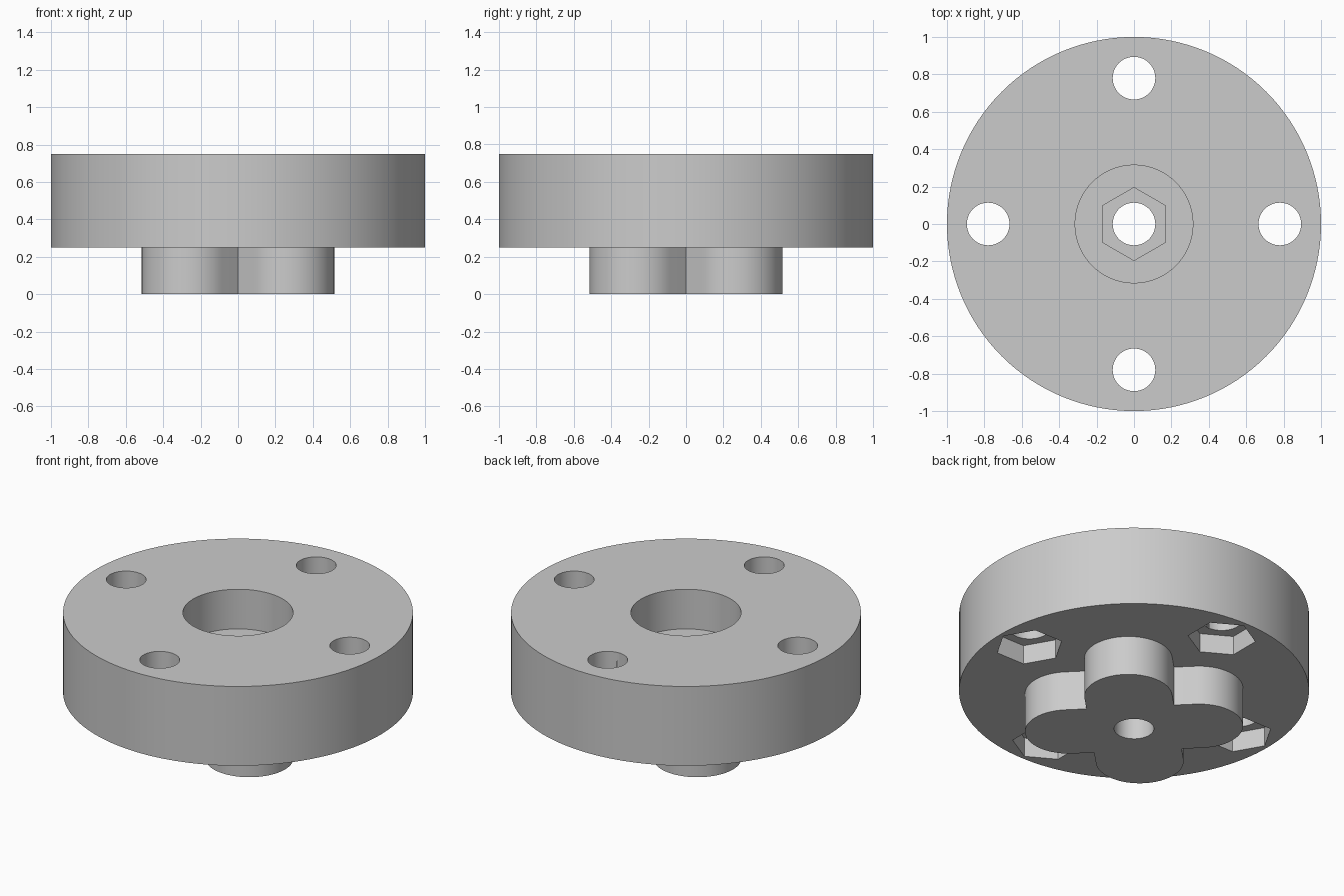
import bpy, bmesh
from math import cos, sin, pi, radians, sqrt

if "Cube" in bpy.data.objects:
    bpy.data.objects.remove(bpy.data.objects["Cube"], do_unlink=True)

BASE, TOP = 0.25, 0.75        # disc underside and top
HOLE_R, HEX_R = 0.114, 0.195  # bolt hole and nut pocket radii
BOLT_CIRCLE = 0.78
POCKET = 0.12                 # nut pocket depth
LOBE_R, LOBE_C = 0.251, 0.264
EPS = 0.02

grey = bpy.data.materials.new("plain grey")
grey.use_nodes = True
grey.diffuse_color = (0.6, 0.6, 0.6, 1)
grey.node_tree.nodes["Principled BSDF"].inputs["Base Color"].default_value = (0.6, 0.6, 0.6, 1)


def ring(sides, r, x=0, y=0, start=0.0):
    return [(x + r * cos(start + 2 * pi * i / sides), y + r * sin(start + 2 * pi * i / sides))
            for i in range(sides)]


def prism(name, outline, z0, z1):
    """Extrude a flat outline from z0 up to z1."""
    bm = bmesh.new()
    face = bm.faces.new([bm.verts.new((x, y, z0)) for x, y in outline])
    ext = bmesh.ops.extrude_face_region(bm, geom=[face])
    top = [v for v in ext["geom"] if isinstance(v, bmesh.types.BMVert)]
    bmesh.ops.translate(bm, verts=top, vec=(0, 0, z1 - z0))
    bmesh.ops.recalc_face_normals(bm, faces=bm.faces)
    mesh = bpy.data.meshes.new(name)
    bm.to_mesh(mesh)
    bm.free()
    mesh.materials.append(grey)
    obj = bpy.data.objects.new(name, mesh)
    bpy.context.collection.objects.link(obj)
    return obj


def combine(target, tool, operation):
    """Apply a boolean and drop the tool object."""
    mod = target.modifiers.new(operation, 'BOOLEAN')
    mod.operation, mod.solver, mod.object = operation, 'EXACT', tool
    bpy.context.view_layer.objects.active = target
    bpy.ops.object.modifier_apply(modifier=mod.name)
    bpy.data.objects.remove(tool, do_unlink=True)


# Four-lobed hub outline: round-ended arms on the diagonals, inner corners on the axes
clover = []
for k in range(4):
    mid = pi / 4 + k * pi / 2
    cx, cy = LOBE_C * sqrt(2) * cos(mid), LOBE_C * sqrt(2) * sin(mid)
    for i in range(33):
        a = mid - pi / 2 + pi * i / 32
        clover.append((cx + LOBE_R * cos(a), cy + LOBE_R * sin(a)))
    corner = mid + pi / 4
    clover.append((LOBE_R * sqrt(2) * cos(corner), LOBE_R * sqrt(2) * sin(corner)))

# Main body: disc with the hub beneath
body = prism("flanged_disc", ring(128, 1.0), BASE, TOP)
combine(body, prism("hub", clover, 0, BASE + 0.05), 'UNION')

# Centre: counterbore, hexagonal nut seat and through hole
combine(body, prism("counterbore", ring(64, 0.315), 0.5, TOP + EPS), 'DIFFERENCE')
combine(body, prism("nut_seat", ring(6, HEX_R, start=pi / 2), 0.5 - POCKET, 0.5 + EPS), 'DIFFERENCE')
combine(body, prism("bore", ring(48, HOLE_R), -EPS, 0.5 + EPS), 'DIFFERENCE')

# Bolt holes with hexagonal nut pockets on the underside
for k in range(4):
    a = k * pi / 2
    x, y = BOLT_CIRCLE * cos(a), BOLT_CIRCLE * sin(a)
    combine(body, prism("bolt_hole", ring(48, HOLE_R, x, y), BASE - EPS, TOP + EPS), 'DIFFERENCE')
    combine(body, prism("nut_pocket", ring(6, HEX_R, x, y, a), BASE - EPS, BASE + POCKET), 'DIFFERENCE')

# Smooth round walls, crisp edges
bpy.ops.object.select_all(action='DESELECT')
body.select_set(True)
bpy.context.view_layer.objects.active = body
bpy.ops.object.shade_smooth_by_angle(angle=radians(30))
